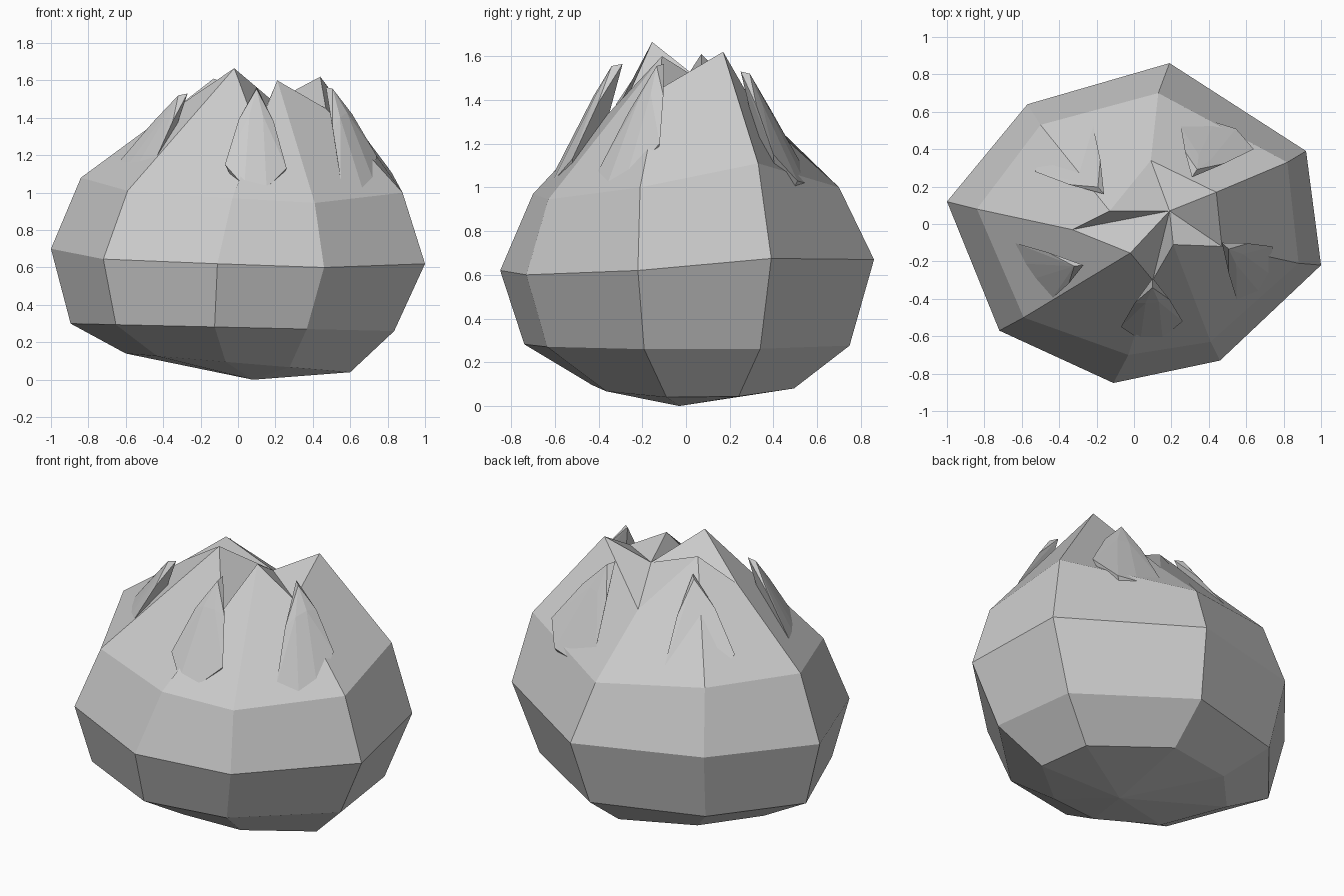
import bpy, bmesh
from mathutils import Vector

if "Cube" in bpy.data.objects:
    bpy.data.objects.remove(bpy.data.objects["Cube"])


def finish(bm, name):
    bmesh.ops.recalc_face_normals(bm, faces=bm.faces)
    mesh = bpy.data.meshes.new(name)
    bm.to_mesh(mesh)
    bm.free()
    obj = bpy.data.objects.new(name, mesh)
    bpy.context.collection.objects.link(obj)
    return obj


# Irregular eight-sided sections of the bulb: belly, shoulder, jagged crown
belly = [(-1, .12, .70), (-.72, -.57, .645), (-.11, -.85, .62), (.46, -.73, .60),
         (1, -.22, .62), (.92, .39, .675), (.19, .86, .67), (-.57, .64, .70)]
shoulder = [(-.84, .08, 1.08), (-.59, -.5, 1.01), (-.03, -.70, .97), (.41, -.63, .945),
            (.88, -.21, 1.0), (.82, .33, 1.11), (.13, .70, 1.0), (-.5, .53, 1.07)]
crown = [(-.33, -.03, 1.455), (-.02, -.155, 1.665), (.10, -.30, 1.34), (.21, -.11, 1.60),
         (.47, -.12, 1.45), (.44, .17, 1.62), (.09, .34, 1.325), (-.13, .07, 1.61)]
# Underside sections are shrunken, slightly tilted copies of the belly
lower = [(.865 * x - .03, .87 * y, .28 - .02 * x) for x, y, z in belly]
base = [(.6 * x, .54 * y + .03, .09 - .05 * x) for x, y, z in belly]

# Bulb body
bm = bmesh.new()
rings = [[bm.verts.new(p) for p in ring] for ring in (base, lower, belly, shoulder, crown)]
for low, high in zip(rings, rings[1:]):
    for i in range(8):
        j = (i + 1) % 8
        bm.faces.new((low[i], low[j], high[j], high[i]))
for ring, pole in ((rings[0], (.08, -.03, 0)), (rings[-1], (.19, .07, 1.487))):
    centre = bm.verts.new(pole)
    for i in range(8):
        bm.faces.new((ring[i], ring[(i + 1) % 8], centre))
finish(bm, "bulb_body")


# Faceted scale: pointed tip, raised edges and bulging middle, sunk into the body
def scale_leaf(name, tip, left, right):
    tip, left, right = Vector(tip), Vector(left), Vector(right)
    wings = (left + right) / 2
    out = wings - tip
    out.z = 0
    out.normalize()
    up = Vector((0, 0, 1))
    foot = wings + out * .08 - up * .11
    side = (right - left).normalized() * .06
    points = [tip, tip + out * .05 - up * .01, left, right, foot + side, foot - side,
              wings - up * .3 - out * .05]
    for wing, s in ((left, -1), (right, 1)):
        points.append(tip.lerp(wing, .42) + side * s * .4 + out * .02)
        points.append(tip + out * .13 - up * .15 + side * s * .6)
    bm = bmesh.new()
    for p in points:
        bm.verts.new(p)
    hull = bmesh.ops.convex_hull(bm, input=bm.verts)
    loose = [v for v in bm.verts if not v.link_faces]
    bmesh.ops.delete(bm, geom=loose, context='VERTS')
    finish(bm, name)


scale_leaf("front_scale", (.10, -.29, 1.565), (-.07, -.55, 1.15), (.26, -.52, 1.13))
scale_leaf("right_scale", (.47, -.10, 1.565), (.55, -.41, 1.06), (.74, -.12, 1.2))
scale_leaf("back_right_scale", (.31, .25, 1.53), (.64, .40, 1.15), (.25, .52, 1.12))
scale_leaf("back_left_scale", (-.16, .16, 1.545), (-.22, .53, 1.115), (-.53, .28, 1.19))
scale_leaf("left_scale", (-.27, -.22, 1.53), (-.64, -.10, 1.16), (-.44, -.40, 1.18))
